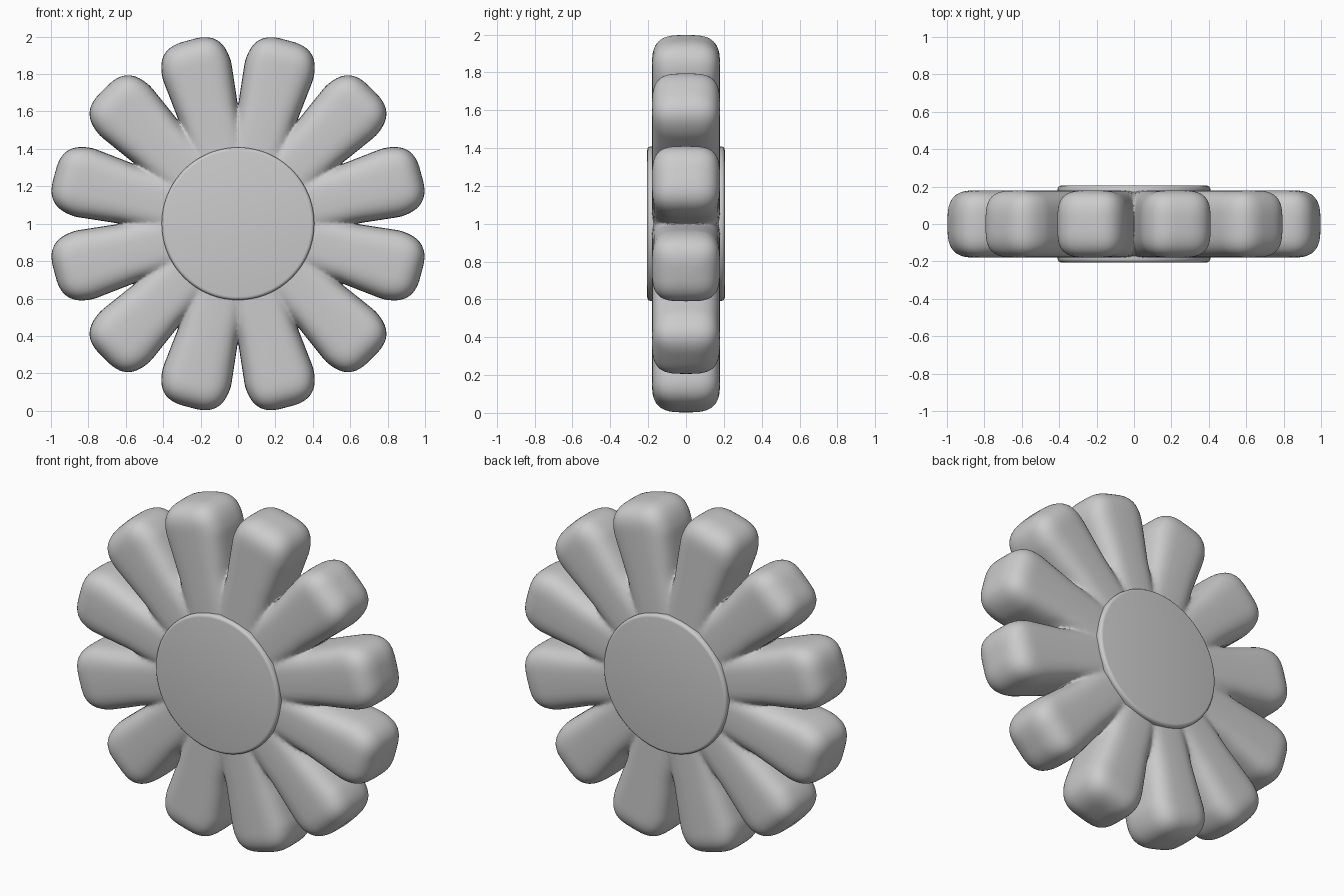
import bpy
import bmesh
from math import sin, cos, pi, copysign, atan2, hypot, tan
from mathutils import Matrix, Vector

PETALS = 12
HALF = pi / PETALS          # half the angle of one petal sector
THICK = 0.18                # half thickness of a petal
TIP = 1.016                 # radius of the petal tips
CENTRE = Matrix.Translation((0, 0, 1))

cube = bpy.data.objects.get("Cube")
if cube:
    bpy.data.objects.remove(cube, do_unlink=True)

grey = bpy.data.materials.new("plain grey")
grey.use_nodes = True
colour = (0.6, 0.6, 0.6, 1)
grey.diffuse_color = colour
grey.node_tree.nodes["Principled BSDF"].inputs["Base Color"].default_value = colour


def add_object(name, bm):
    mesh = bpy.data.meshes.new(name)
    bmesh.ops.recalc_face_normals(bm, faces=bm.faces[:])
    bm.to_mesh(mesh)
    bm.free()
    mesh.materials.append(grey)
    obj = bpy.data.objects.new(name, mesh)
    bpy.context.collection.objects.link(obj)
    obj.matrix_world = CENTRE
    return obj


def rounded(value, power):
    return copysign(abs(value) ** power, value)


def end_falloff(s, start):
    """Round off a size between the start radius and the tip."""
    t = max(0, (s - start) / (TIP - start))
    return max(0, 1 - t ** 3) ** (1 / 3)


def petal_ring(bm, s, count=48, squareness=3.5):
    """One rounded-square section of a petal pointing along x."""
    width = max(0.163, 0.163 + (min(s, 0.85) - 0.61) * 0.11) * end_falloff(s, 0.8)
    depth = THICK * end_falloff(s, 0.86)
    ring = []
    for i in range(count):
        a = 2 * pi * i / count
        ring.append(bm.verts.new((s, depth * rounded(sin(a), 2 / squareness),
                                  width * rounded(cos(a), 2 / squareness))))
    return ring


# One petal, lofted from root to tip and trimmed to its sector
bm = bmesh.new()
stations = [0.3 + 0.025 * i for i in range(20)]
stations += [0.8 + (TIP - 0.8) * sin(pi / 2 * i / 18) for i in range(18)]
rings = [petal_ring(bm, s) for s in stations]
for a, b in zip(rings, rings[1:]):
    for i in range(len(a)):
        j = (i + 1) % len(a)
        bm.faces.new((a[i], a[j], b[j], b[i]))
bm.faces.new(rings[-1])
for side in (-1, 1):
    bmesh.ops.bisect_plane(bm, geom=bm.verts[:] + bm.edges[:] + bm.faces[:],
                           dist=0.00001, plane_co=(0, 0, 0),
                           plane_no=Vector((-sin(HALF), 0, side * cos(HALF))),
                           clear_outer=True)

# Twelve petals around the centre, welded along the valleys
source = bm.verts[:] + bm.edges[:] + bm.faces[:]
bmesh.ops.rotate(bm, verts=bm.verts[:], cent=(0, 0, 0),
                 matrix=Matrix.Rotation(HALF, 3, 'Y'))
for k in range(1, PETALS):
    copy = bmesh.ops.duplicate(bm, geom=source)["geom"]
    bmesh.ops.rotate(bm, verts=[g for g in copy if isinstance(g, bmesh.types.BMVert)],
                     cent=(0, 0, 0), matrix=Matrix.Rotation(2 * HALF * k, 3, 'Y'))


def valley_verts(reach):
    found = []
    for v in bm.verts:
        radius = hypot(v.co.x, v.co.z)
        angle = atan2(v.co.z, v.co.x)
        offset = angle - round(angle / (2 * HALF)) * 2 * HALF
        if 0.32 < radius < 0.67 and abs(radius * tan(offset)) < reach:
            found.append(v)
    return found


bmesh.ops.remove_doubles(bm, verts=bm.verts[:], dist=0.0005)
bmesh.ops.remove_doubles(bm, verts=valley_verts(0.01), dist=0.003)
for _ in range(4):
    bmesh.ops.smooth_vert(bm, verts=valley_verts(0.03), factor=0.5,
                          use_axis_x=True, use_axis_y=True, use_axis_z=True)
petals = add_object("petals", bm)
for face in petals.data.polygons:
    face.use_smooth = True

# Round centre disc standing slightly proud on both faces
bm = bmesh.new()
bmesh.ops.create_cone(bm, cap_ends=True, segments=96, radius1=0.408, radius2=0.408,
                      depth=0.41, matrix=Matrix.Rotation(pi / 2, 4, 'X'))
rim = [e for e in bm.edges if abs(e.verts[0].co.y - e.verts[1].co.y) < 0.01]
bmesh.ops.bevel(bm, geom=rim, offset=0.018, segments=4, profile=0.5, affect='EDGES')
disc = add_object("centre_disc", bm)
bpy.ops.object.select_all(action='DESELECT')
disc.select_set(True)
bpy.context.view_layer.objects.active = disc
bpy.ops.object.shade_smooth_by_angle(angle=pi / 5)
